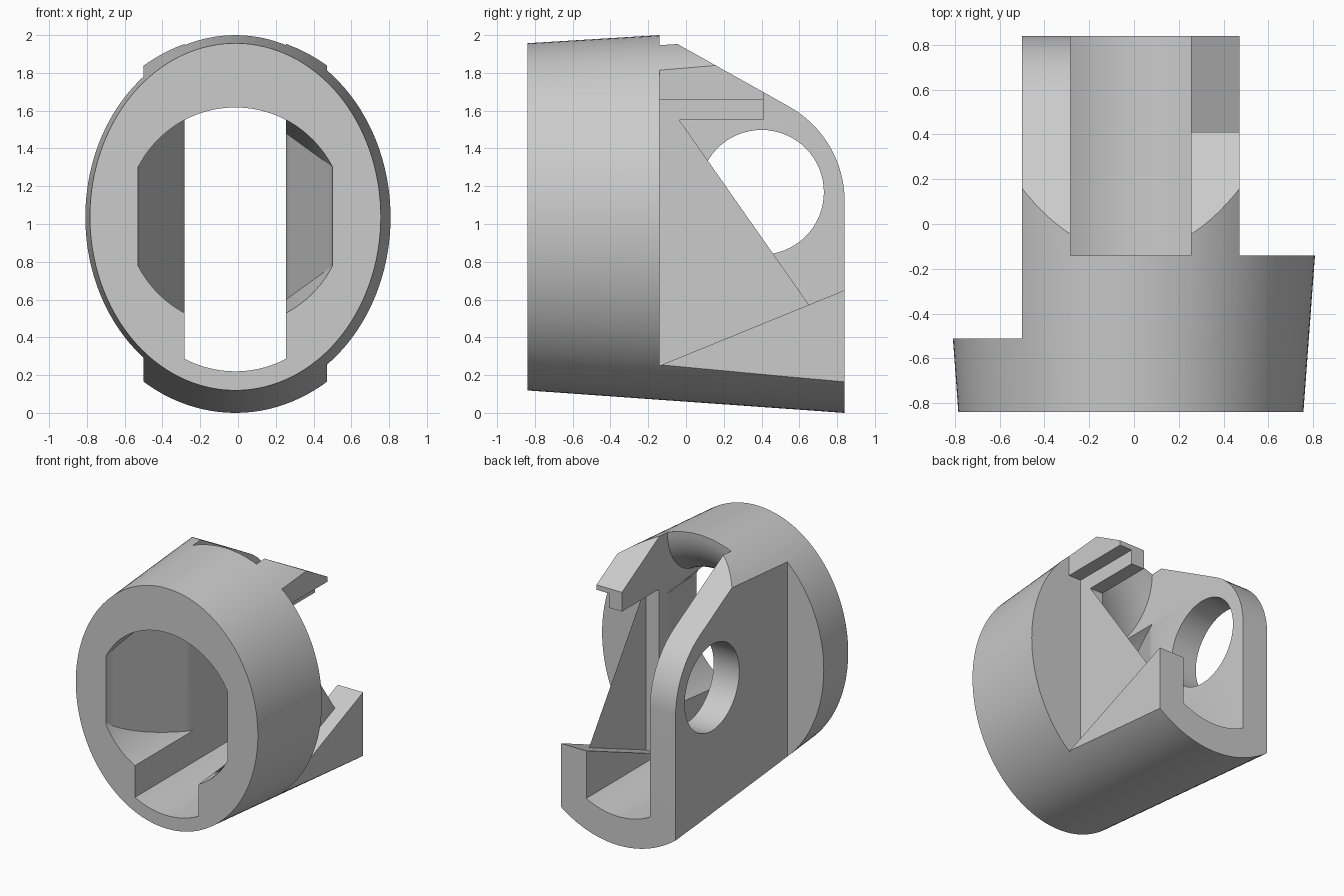
import bpy, bmesh
from math import sin, cos, pi, sqrt, radians

cube = bpy.data.objects.get("Cube")
if cube:
    bpy.data.objects.remove(cube, do_unlink=True)

grey = bpy.data.materials.new("plain_grey")
grey.use_nodes = True
grey.diffuse_color = (0.6, 0.6, 0.6, 1)
grey.node_tree.nodes["Principled BSDF"].inputs["Base Color"].default_value = (0.6, 0.6, 0.6, 1)

CX, CZ, BORE = -0.014, 1.04, 0.577          # bore centre and radius
SLOT_L, SLOT_R = -0.283, 0.255              # slot walls
FRONT, RING_BACK, BACK = -0.84, -0.14, 0.84


def loft(name, rings):
    """Skin a row of matching closed rings and cap both ends."""
    bm = bmesh.new()
    rows = [[bm.verts.new(p) for p in ring] for ring in rings]
    n = len(rows[0])
    for a, b in zip(rows, rows[1:]):
        for i in range(n):
            j = (i + 1) % n
            bm.faces.new((a[i], a[j], b[j], b[i]))
    bm.faces.new(rows[0])
    bm.faces.new(rows[-1])
    bmesh.ops.recalc_face_normals(bm, faces=bm.faces)
    mesh = bpy.data.meshes.new(name)
    bm.to_mesh(mesh)
    bm.free()
    mesh.materials.append(grey)
    ob = bpy.data.objects.new(name, mesh)
    bpy.context.collection.objects.link(ob)
    return ob


def side_prism(name, x0, x1, yz):
    """Extrude a side profile across x."""
    return loft(name, [[(x, y, z) for y, z in yz] for x in (x0, x1)])


def box(name, x0, x1, y0, y1, z0, z1):
    return side_prism(name, x0, x1, [(y0, z0), (y1, z0), (y1, z1), (y0, z1)])


def steps(a, b, n):
    return [a + (b - a) * i / n for i in range(n + 1)]


def bore_half(x):
    return sqrt(BORE ** 2 - (x - CX) ** 2)


# Tapered oval body
def oval(y, rx, rz, cz):
    return [(CX + rx * cos(t), y, cz + rz * sin(t)) for t in steps(0, 2 * pi, 128)[:-1]]


body = loft("housing", [oval(FRONT, 0.77, 0.919, 1.038), oval(BACK, 0.894, 1.03, 1.03)])
cutters = []

# Centre slot: round ceiling rolling up to the ring top, round floor
slot = []
for x in steps(SLOT_L, SLOT_R, 20):
    ceiling = CZ + bore_half(x)
    floor = ceiling - 2 * bore_half(x) - 0.243
    top = 1.035 + 0.965 * sqrt(1 - ((x - CX) / 0.82) ** 2)
    roll = [(RING_BACK - 0.38 * (1 - cos(a)), top - (top - ceiling) * sin(a))
            for a in steps(0, pi / 2, 14)]
    ring = [(1.2, floor), (1.2, 2.4), (RING_BACK, 2.4)] + roll + [(-1, ceiling), (-1, floor)]
    slot.append([(x, y, z) for y, z in ring])
cutters.append(loft("slot_cutter", slot))


# Bore pockets narrowing from the front down to the slot walls
def pocket(name, outer, inner, tip):
    rings = []
    for t in steps(0, 1, 12):
        x = outer + (inner - outer) * t
        h = bore_half(x)
        deep = bore_half(outer) + (tip - bore_half(outer)) * t if tip else h
        y = FRONT + 0.01 + (RING_BACK - FRONT - 0.01) * t
        rings.append([(x, -1, CZ - h), (x, FRONT, CZ - h), (x, y, CZ - deep),
                      (x, y, CZ + deep), (x, FRONT, CZ + h), (x, -1, CZ + h)])
    last = rings[-1]
    rings.append([(CX, y, z) for x, y, z in last])
    return loft(name, rings)


cutters.append(pocket("pocket_cutter_a", -0.53, SLOT_L, None))
cutters.append(pocket("pocket_cutter_b", 0.5, SLOT_R, 0.44))

# Flat outer sides
cutters.append(box("flat_cutter_a", -1.5, -0.5, -0.51, 1.2, -1, 3))
cutters.append(box("flat_cutter_b", 0.47, 1.5, RING_BACK, 1.2, -1, 3))

# Sloping, rounded top edge of the arms
arc = [(0.265 + 0.575 * cos(a), 1.12 + 0.575 * sin(a)) for a in steps(radians(61), 0, 16)]
cutters.append(side_prism("top_cutter", -1.5, 1.5,
               [(RING_BACK, 2.4), (RING_BACK, 2.006)] + arc + [(1.2, 1.12), (1.2, 2.4)]))


# Open side: lip below, stepped hook above, thin rib beside the slot
def lip(y):
    return 0.25 + 0.408 * (y - RING_BACK)


for x0, y0, top in ((0.365, RING_BACK, 1.66), (0.1, -0.035, 1.55), (0.1, 0.41, 2.4)):
    cutters.append(side_prism("opening_cutter", x0, 1.5,
                   [(y0, lip(y0)), (1.2, lip(1.2)), (1.2, top), (y0, top)]))

# Round hole through the tall arm
cutters.append(side_prism("hole_cutter", -1.2, 0,
               [(0.4 + 0.33 * cos(t), 1.168 + 0.33 * sin(t)) for t in steps(0, 2 * pi, 64)[:-1]]))

# Cut everything, then tidy up
bpy.ops.object.select_all(action='DESELECT')
body.select_set(True)
bpy.context.view_layer.objects.active = body
for c in cutters:
    c.hide_render = True
    m = body.modifiers.new("cut", 'BOOLEAN')
    m.operation, m.solver, m.object = 'DIFFERENCE', 'EXACT', c
    bpy.ops.object.modifier_apply(modifier=m.name)
for c in cutters:
    bpy.data.objects.remove(c, do_unlink=True)
bpy.ops.object.shade_smooth_by_angle(angle=radians(25))
